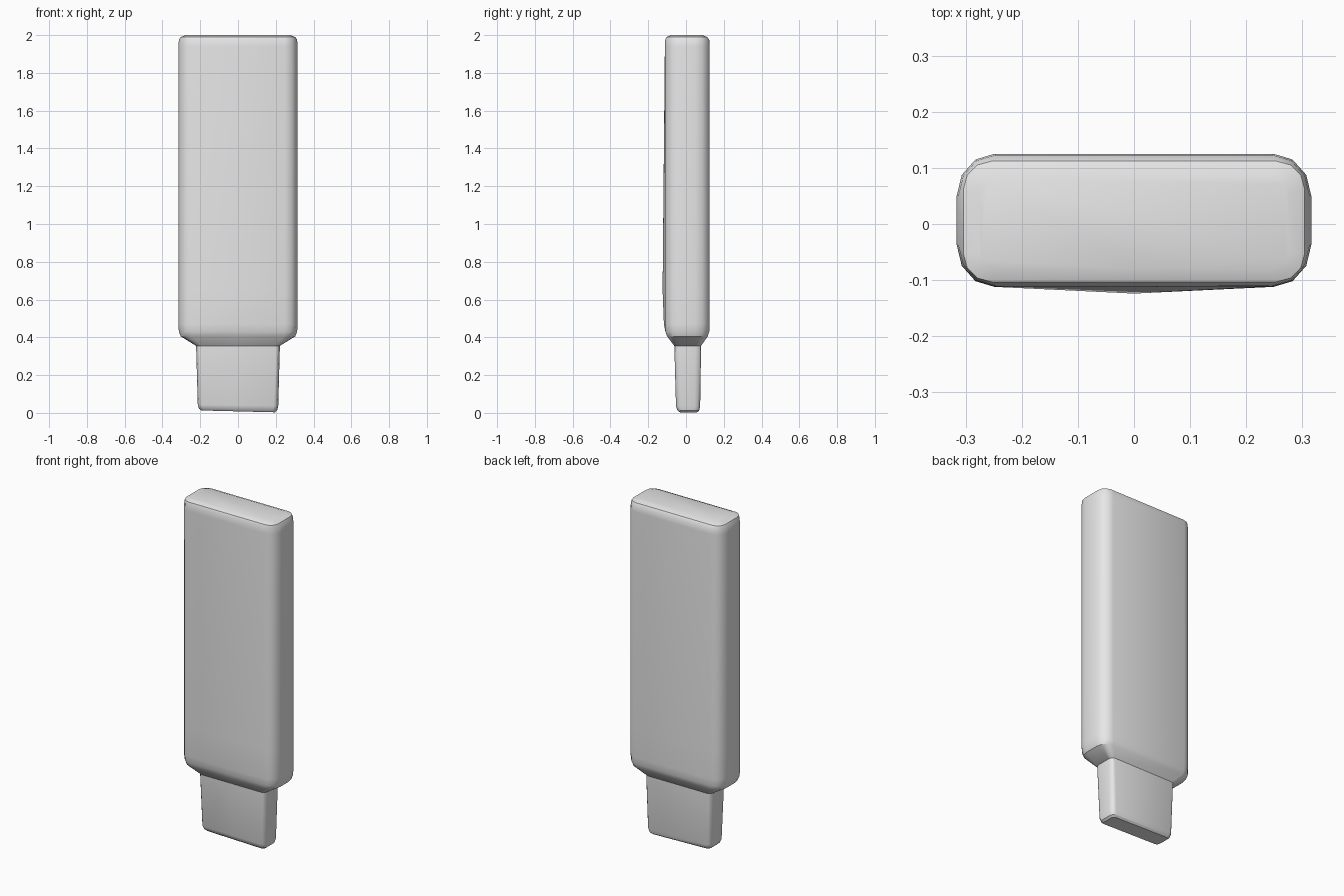
import bpy, bmesh, math

cube = bpy.data.objects.get("Cube")
if cube:
    bpy.data.objects.remove(cube, do_unlink=True)

grey = bpy.data.materials.new("light grey")
grey.use_nodes = True
grey.diffuse_color = (0.8, 0.8, 0.8, 1)
grey.node_tree.nodes["Principled BSDF"].inputs["Base Color"].default_value = (0.8, 0.8, 0.8, 1)


def section(z, half, front, back, rx, ry, bulge=0, tilt=0):
    """Rounded rectangle at height z, with a middle point on the front edge."""
    mid, hy = (front + back) / 2, (back - front) / 2
    points = []
    for quarter, (sx, sy) in enumerate([(1, 1), (-1, 1), (-1, -1), (1, -1)]):
        for step in range(4):
            a = math.radians(quarter * 90 + step * 30)
            x = sx * (half - rx) + rx * math.cos(a)
            y = mid + sy * (hy - ry) + ry * math.sin(a)
            points.append((x, y, z - tilt * x))
        if quarter == 2:
            points.append((0, front - bulge, z))
    return points


def loft(name, sections):
    """Skin a stack of sections and close both ends."""
    bm = bmesh.new()
    rings = [[bm.verts.new(p) for p in s] for s in sections]
    for low, high in zip(rings, rings[1:]):
        for i in range(len(low)):
            j = (i + 1) % len(low)
            bm.faces.new((low[i], low[j], high[j], high[i]))
    bm.faces.new(rings[0][::-1])
    bm.faces.new(rings[-1])
    bmesh.ops.recalc_face_normals(bm, faces=bm.faces)
    mesh = bpy.data.meshes.new(name)
    bm.to_mesh(mesh)
    bm.free()
    mesh.materials.append(grey)
    mesh.shade_smooth()
    mesh.set_sharp_from_angle(angle=math.radians(32))
    ob = bpy.data.objects.new(name, mesh)
    bpy.context.collection.objects.link(ob)
    return ob


# Main casing: tapered shoulder, long body with slight front bulge, eased top
loft("casing", [
    section(0.355, 0.222, -0.062, 0.08, 0.025, 0.03),
    section(0.405, 0.303, -0.1, 0.115, 0.06, 0.065),
    section(0.43, 0.313, -0.109, 0.123, 0.067, 0.073),
    section(0.47, 0.316, -0.112, 0.125, 0.067, 0.075, 0.005),
    section(0.65, 0.316, -0.112, 0.125, 0.067, 0.075, 0.012),
    section(1.94, 0.316, -0.111, 0.125, 0.067, 0.075, 0.001),
    section(1.975, 0.313, -0.11, 0.123, 0.066, 0.073),
    section(1.99, 0.304, -0.103, 0.112, 0.05, 0.05),
    section(2.0, 0.275, -0.08, 0.085, 0.03, 0.03),
])

# Plug: slimmer block below, narrowing slightly to a rounded, tilted tip
loft("plug", [
    section(0.008, 0.195, -0.035, 0.06, 0.02, 0.02, tilt=0.025),
    section(0.018, 0.207, -0.046, 0.07, 0.025, 0.028, tilt=0.025),
    section(0.04, 0.213, -0.053, 0.075, 0.025, 0.03, tilt=0.015),
    section(0.36, 0.222, -0.062, 0.08, 0.025, 0.03),
])
